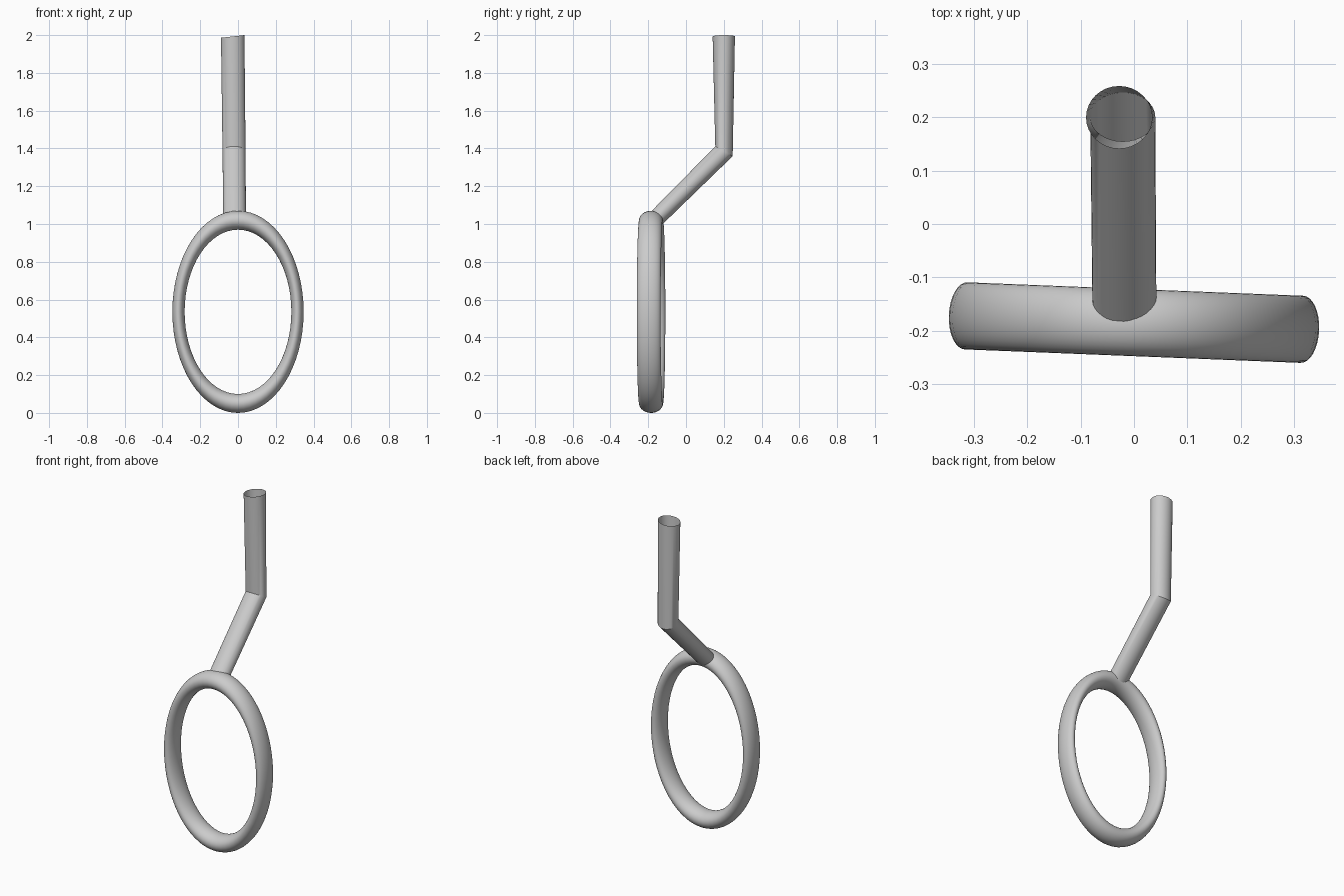
import bpy
import bmesh
from math import cos, sin, pi
from mathutils import Vector, Matrix

if "Cube" in bpy.data.objects:
    bpy.data.objects.remove(bpy.data.objects["Cube"])

# Oval ring: a torus stood upright, squashed in x and slightly turned about z
bpy.ops.mesh.primitive_torus_add(major_radius=0.485, minor_radius=0.05,
                                 major_segments=64, minor_segments=32)
ring = bpy.context.object
ring.name = "oval_ring"
ring.data.transform(Matrix.Translation((0, -0.185, 0.535))
                    @ Matrix.Rotation(-0.04, 4, 'Z')
                    @ Matrix.Diagonal((0.65, 1.26, 1, 1))
                    @ Matrix.Rotation(pi / 2, 4, 'X'))
bpy.ops.object.shade_smooth()

# Bent open tube: centre and the two half-axes of each cross-section
SIDES = 32
sections = [
    ((-0.018, -0.157, 1.030), (0.060, 0, 0), (0, 0.033, -0.031)),
    ((-0.021, 0.201, 1.385), (0.061, 0, 0), (0, 0.046, -0.026)),
    ((-0.028, 0.200, 1.993), (0.062, 0, 0.007), (0, 0.059, 0)),
]
bm = bmesh.new()
loops = []
for centre, u, v in sections:
    c, u, v = Vector(centre), Vector(u), Vector(v)
    loops.append([bm.verts.new(c + u * cos(2 * pi * i / SIDES) + v * sin(2 * pi * i / SIDES))
                  for i in range(SIDES)])
for low, high in zip(loops, loops[1:]):
    for i in range(SIDES):
        j = (i + 1) % SIDES
        bm.faces.new((low[i], low[j], high[j], high[i]))
mesh = bpy.data.meshes.new("bent_handle")
bm.to_mesh(mesh)
bm.free()
handle = bpy.data.objects.new("bent_handle", mesh)
bpy.context.collection.objects.link(handle)
bpy.ops.object.select_all(action='DESELECT')
handle.select_set(True)
bpy.context.view_layer.objects.active = handle
bpy.ops.object.shade_smooth_by_angle(angle=0.5)
